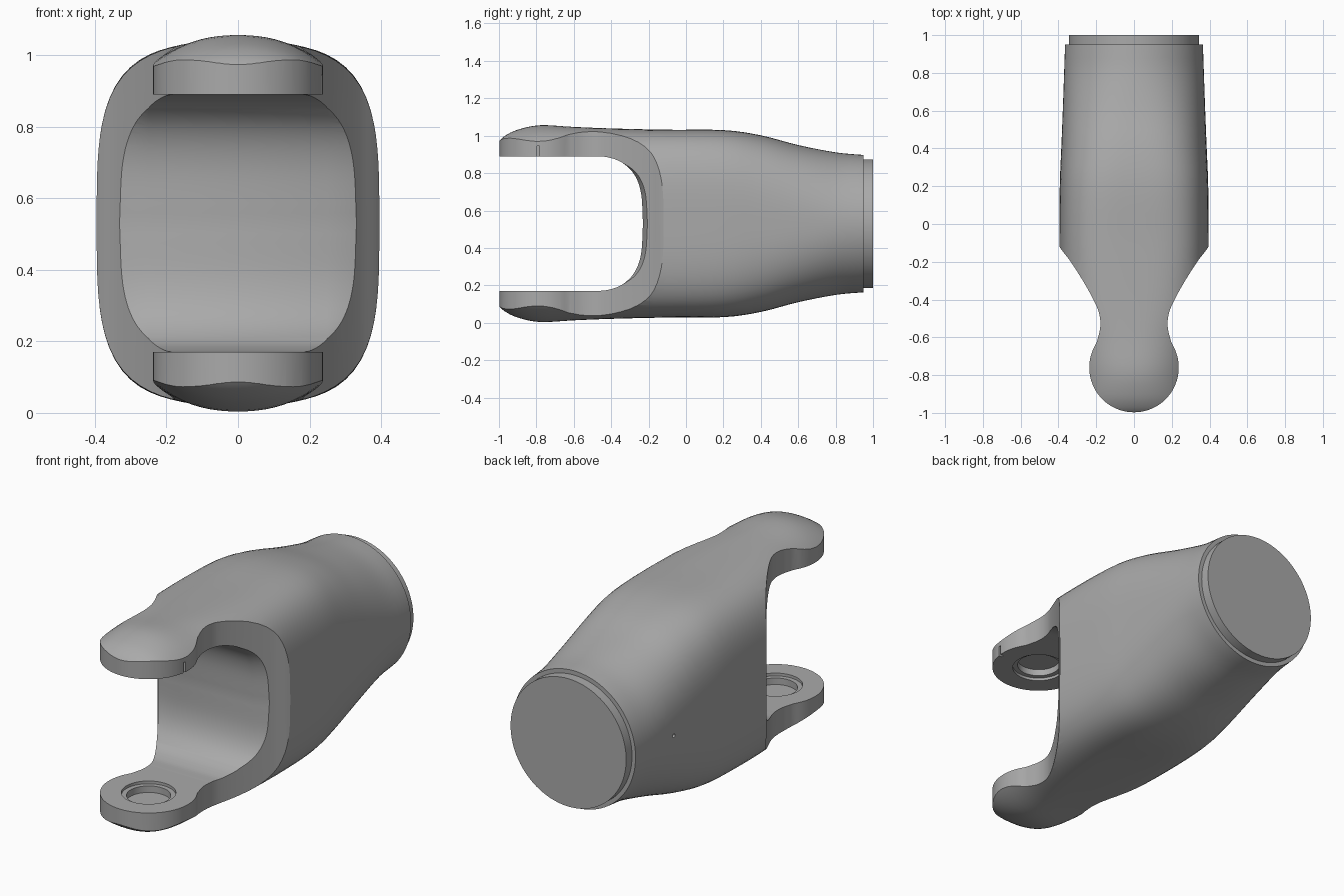
import bpy, bmesh, math
from mathutils import Vector

cube = bpy.data.objects.get("Cube")
if cube:
    bpy.data.objects.remove(cube, do_unlink=True)

MID = 0.53      # height of the long axis
EAR_Y = -0.76   # centre of the bearing ears

steel = bpy.data.materials.new("plain grey steel")
steel.use_nodes = True
GREY = (0.4, 0.4, 0.4, 1)
steel.diffuse_color = GREY
steel.node_tree.nodes["Principled BSDF"].inputs["Base Color"].default_value = GREY


def loft(name, rings):
    """Skin a list of equal-length point rings and cap both ends."""
    bm = bmesh.new()
    rows = [[bm.verts.new(p) for p in ring] for ring in rings]
    n = len(rows[0])
    for a, b in zip(rows, rows[1:]):
        for i in range(n):
            j = (i + 1) % n
            bm.faces.new((a[i], a[j], b[j], b[i]))
    bm.faces.new(rows[0])
    bm.faces.new(rows[-1])
    bmesh.ops.recalc_face_normals(bm, faces=bm.faces)
    mesh = bpy.data.meshes.new(name)
    bm.to_mesh(mesh)
    bm.free()
    ob = bpy.data.objects.new(name, mesh)
    bpy.context.collection.objects.link(ob)
    mesh.materials.append(steel)
    return ob


def disc(name, centre, axis, radius, length, n=96):
    """Cylinder centred on a point, along a given axis."""
    turn = Vector((0, 0, 1)).rotation_difference(Vector(axis))
    angles = [2 * math.pi * i / n for i in range(n)]
    return loft(name, [[Vector(centre) + turn @ Vector(
        (radius * math.cos(t), radius * math.sin(t), s * length / 2)) for t in angles]
        for s in (-1, 1)])


def spline(points, steps=6):
    """Smooth curve through the points."""
    pts = [Vector(p) for p in points]
    pts = [2 * pts[0] - pts[1]] + pts + [2 * pts[-1] - pts[-2]]
    out = []
    for a, b, c, d in zip(pts, pts[1:], pts[2:], pts[3:]):
        for k in range(steps):
            t = k / steps
            out.append(0.5 * (2 * b + (c - a) * t + (2 * a - 5 * b + 4 * c - d) * t ** 2
                              + (3 * b - a - 3 * c + d) * t ** 3))
    return out + [pts[-2]]


def boolean(ob, cutter, operation):
    mod = ob.modifiers.new("cut", 'BOOLEAN')
    mod.operation, mod.solver, mod.object = operation, 'EXACT', cutter
    bpy.context.view_layer.objects.active = ob
    bpy.ops.object.modifier_apply(modifier=mod.name)
    bpy.data.objects.remove(cutter, do_unlink=True)


def smooth(ob, degrees=30):
    bpy.ops.object.select_all(action='DESELECT')
    ob.select_set(True)
    bpy.context.view_layer.objects.active = ob
    bpy.ops.object.shade_smooth_by_angle(angle=math.radians(degrees))


# Body: squared oval at the fork, easing to a round neck at the back
# each station is y, half width, half height, squareness
stations = [(-1.01, 0.395, 0.43, 2.2), (-0.97, 0.395, 0.468, 2.2), (-0.9, 0.395, 0.502, 2.2),
            (-0.78, 0.395, 0.526, 2.2), (-0.6, 0.395, 0.517, 2.5), (-0.4, 0.395, 0.509, 3.1),
            (-0.1, 0.395, 0.502, 3.5), (0.2, 0.393, 0.5, 3.3), (0.4, 0.385, 0.472, 2.9),
            (0.6, 0.377, 0.42, 2.5), (0.8, 0.37, 0.381, 2.1), (0.95, 0.365, 0.367, 2.0)]


def section(y, w, h, power, n=96):
    ring = []
    for i in range(n):
        t = 2 * math.pi * i / n
        c, s = math.cos(t), math.sin(t)
        r = (abs(c) ** power + abs(s) ** power) ** (-1 / power)
        ring.append((w * r * c, y, MID + h * r * s))
    return ring


body = loft("yoke_body", [section(*s) for s in spline(stations, 4)])

# Trim the plan outline: shoulders, narrow waist and round ears
side = spline([(0.46, -0.01), (0.395, -0.12), (0.335, -0.2), (0.265, -0.31), (0.21, -0.41),
               (0.183, -0.48), (0.179, -0.55), (0.197, -0.625)])
ear = [Vector((0.237 * math.cos(t), EAR_Y + 0.237 * math.sin(t)))
       for t in (math.radians(28 - 118 * i / 24) for i in range(25))]
half = [Vector((0.46, 1.1))] + side + ear
outline = half + [Vector((-p.x, p.y)) for p in reversed(half[:-1])]
boolean(body, loft("outline_cutter", [[(p.x, p.y, z) for p in outline] for z in (-0.2, 1.3)]),
        'INTERSECT')

# Fork opening, flared slightly toward both sides
arch = spline([(-0.5, 0.36), (-0.42, 0.355), (-0.34, 0.325), (-0.275, 0.26), (-0.24, 0.16),
               (-0.23, 0.0)])
arch = [Vector((-1.3, 0.36))] + arch
arch += [Vector((p.x, -p.y)) for p in reversed(arch[:-1])]
rings = []
for x, flare in ((-0.45, 0.06), (-0.25, 0), (0.25, 0), (0.45, 0.06)):
    rings.append([(x, p.x + flare, MID + p.y * (1 + 1.5 * flare)) for p in arch])
boolean(body, loft("fork_cutter", rings), 'DIFFERENCE')

# Stepped bearing seats inside both ears
for sign in (-1, 1):
    face = MID + sign * 0.36
    for radius, depth in ((0.133, 0.015), (0.108, 0.05)):
        boolean(body, disc("seat_cutter", (0, EAR_Y, face), (0, 0, 1), radius, 2 * depth),
                'DIFFERENCE')

# Small notch on the upper ear
boolean(body, loft("notch_cutter", [[(x, y, z) for x, y in (
    (0.215, -0.797), (0.26, -0.797), (0.26, -0.782), (0.215, -0.782))]
    for z in (0.87, 0.945)]), 'DIFFERENCE')

# Pin hole in one flank
boolean(body, disc("pin_cutter", (-0.39, 0.64, MID), (1, 0, 0), 0.01, 0.06, 16), 'DIFFERENCE')
smooth(body)

# Round spigot at the back
smooth(disc("back_spigot", (0, 0.96, MID), (0, 1, 0), 0.344, 0.08))
